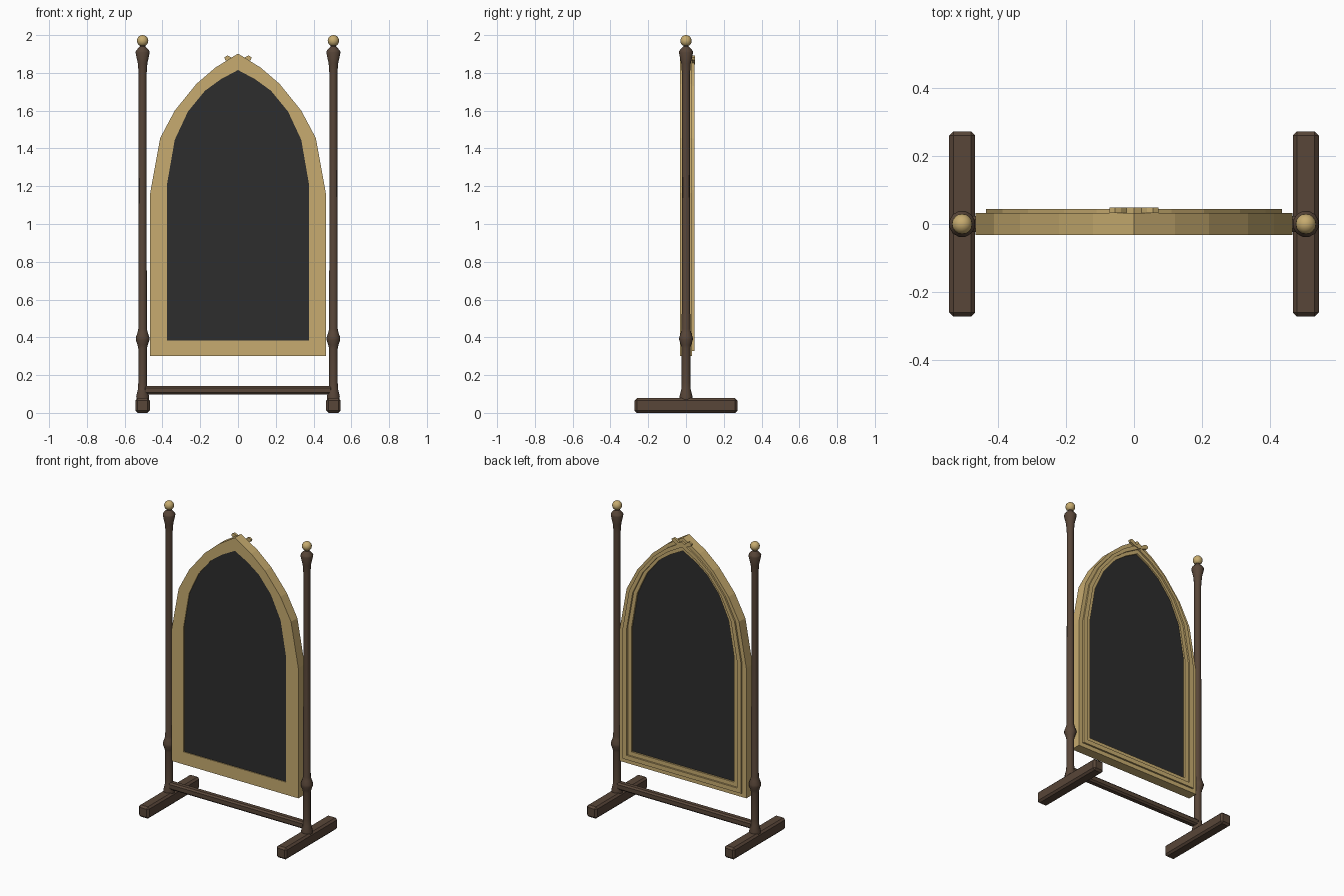
import bpy
import bmesh
import math

if "Cube" in bpy.data.objects:
    bpy.data.objects.remove(bpy.data.objects["Cube"], do_unlink=True)


def material(name, color):
    m = bpy.data.materials.new(name)
    m.use_nodes = True
    m.diffuse_color = (*color, 1)
    node = next(n for n in m.node_tree.nodes if n.type == "BSDF_PRINCIPLED")
    node.inputs["Base Color"].default_value = (*color, 1)
    node.inputs["Roughness"].default_value = 0.6
    return m


WOOD = material("dark wood", (0.098, 0.061, 0.040))
GOLD = material("aged gold", (0.57, 0.41, 0.16))
GLASS = material("dark glass", (0.026, 0.026, 0.026))


def make(name, bm, mat, smooth=None):
    bmesh.ops.recalc_face_normals(bm, faces=bm.faces)
    me = bpy.data.meshes.new(name)
    bm.to_mesh(me)
    bm.free()
    me.materials.append(mat)
    ob = bpy.data.objects.new(name, me)
    bpy.context.collection.objects.link(ob)
    if smooth:
        bpy.ops.object.select_all(action="DESELECT")
        ob.select_set(True)
        bpy.context.view_layer.objects.active = ob
        bpy.ops.object.shade_smooth_by_angle(angle=math.radians(smooth))
    return ob


# Pointed arch half outlines, base corner to apex
OUTER = [(.465, .30), (.465, 1.163), (.412, 1.455), (.335, 1.60),
         (.22, 1.742), (.12, 1.828), (0, 1.902)]
INNER = [(.375, .383), (.375, 1.215), (.335, 1.445), (.265, 1.595),
         (.175, 1.705), (.09, 1.767), (0, 1.815)]


def arch(t):
    """Full arch loop, t = 0 at the outer edge and 1 at the opening."""
    half = [(a + (c - a) * t, b + (d - b) * t)
            for (a, b), (c, d) in zip(OUTER, INNER)]
    return half + [(-x, z) for x, z in half[-2::-1]]


def plate(name, outline, y0, y1, mat):
    bm = bmesh.new()
    face = bm.faces.new([bm.verts.new((x, y0, z)) for x, z in outline])
    ext = bmesh.ops.extrude_face_region(bm, geom=[face])
    moved = [g for g in ext["geom"] if isinstance(g, bmesh.types.BMVert)]
    bmesh.ops.translate(bm, verts=moved, vec=(0, y1 - y0, 0))
    return make(name, bm, mat)


def ring(name, t0, t1, y0, y1, mat):
    """Arch-shaped frame with a rectangular section."""
    bm = bmesh.new()
    loops = [[bm.verts.new((x, y, z)) for x, z in arch(t)]
             for t, y in ((t0, y0), (t0, y1), (t1, y1), (t1, y0))]
    n = len(loops[0])
    for k in range(4):
        a, b = loops[k], loops[(k + 1) % 4]
        for i in range(n):
            j = (i + 1) % n
            bm.faces.new((a[i], a[j], b[j], b[i]))
    return make(name, bm, mat)


def lathe(name, profile, x, mat, sides=12, smooth=30):
    bm = bmesh.new()
    rings = []
    for r, z in profile:
        rings.append([bm.verts.new((x + r * math.cos(a), r * math.sin(a), z))
                      for a in (math.tau * (i + .5) / sides for i in range(sides))])
    for a, b in zip(rings, rings[1:]):
        for i in range(sides):
            j = (i + 1) % sides
            bm.faces.new((a[i], a[j], b[j], b[i]))
    bm.faces.new(rings[0])
    bm.faces.new(rings[-1])
    return make(name, bm, mat, smooth)


def box(name, center, size, bevel, mat):
    bm = bmesh.new()
    bmesh.ops.create_cube(bm, size=1)
    bmesh.ops.scale(bm, verts=bm.verts, vec=size)
    bmesh.ops.translate(bm, verts=bm.verts, vec=center)
    bmesh.ops.bevel(bm, geom=bm.edges[:], offset=bevel, segments=1, affect="EDGES")
    return make(name, bm, mat)


# Mirror panel, frame and raised back moulding
plate("mirror_panel", arch(.97), -.027, .022, GLASS)
ring("mirror_frame", 0, 1, -.033, .033, GOLD)
ring("back_moulding", .33, .68, .030, .044, GOLD)

# Leaf ornament at the back of the apex
LEAF = [(0, 1.845), (.03, 1.852), (.068, 1.868), (.072, 1.882),
        (.056, 1.892), (.038, 1.884), (.022, 1.868), (0, 1.880)]
for side, s in (("left", 1), ("right", -1)):
    plate("crest_leaf_" + side, [(s * x, z) for x, z in LEAF], .033, .048, GOLD)

# Turned posts, finials and feet
POST = [(.034, .07), (.035, .088), (.026, .125), (.0235, .16), (.0235, .34),
        (.028, .36), (.037, .385), (.037, .40), (.028, .425), (.0235, .445),
        (.0215, 1.2), (.0215, 1.79), (.026, 1.85), (.039, 1.908),
        (.036, 1.918), (.015, 1.94), (.013, 1.955)]
for side, s in (("left", 1), ("right", -1)):
    x = s * .505
    lathe("post_" + side, POST, x, WOOD)
    bm = bmesh.new()
    bmesh.ops.create_uvsphere(bm, u_segments=16, v_segments=10, radius=.03)
    bmesh.ops.translate(bm, verts=bm.verts, vec=(x, 0, 1.97))
    make("finial_" + side, bm, GOLD, 60)
    box("foot_" + side, (x, 0, .039), (.076, .544, .078), .012, WOOD)

# Crossbar between the posts
box("crossbar", (0, 0, .12), (1.0, .046, .046), .010, WOOD)
